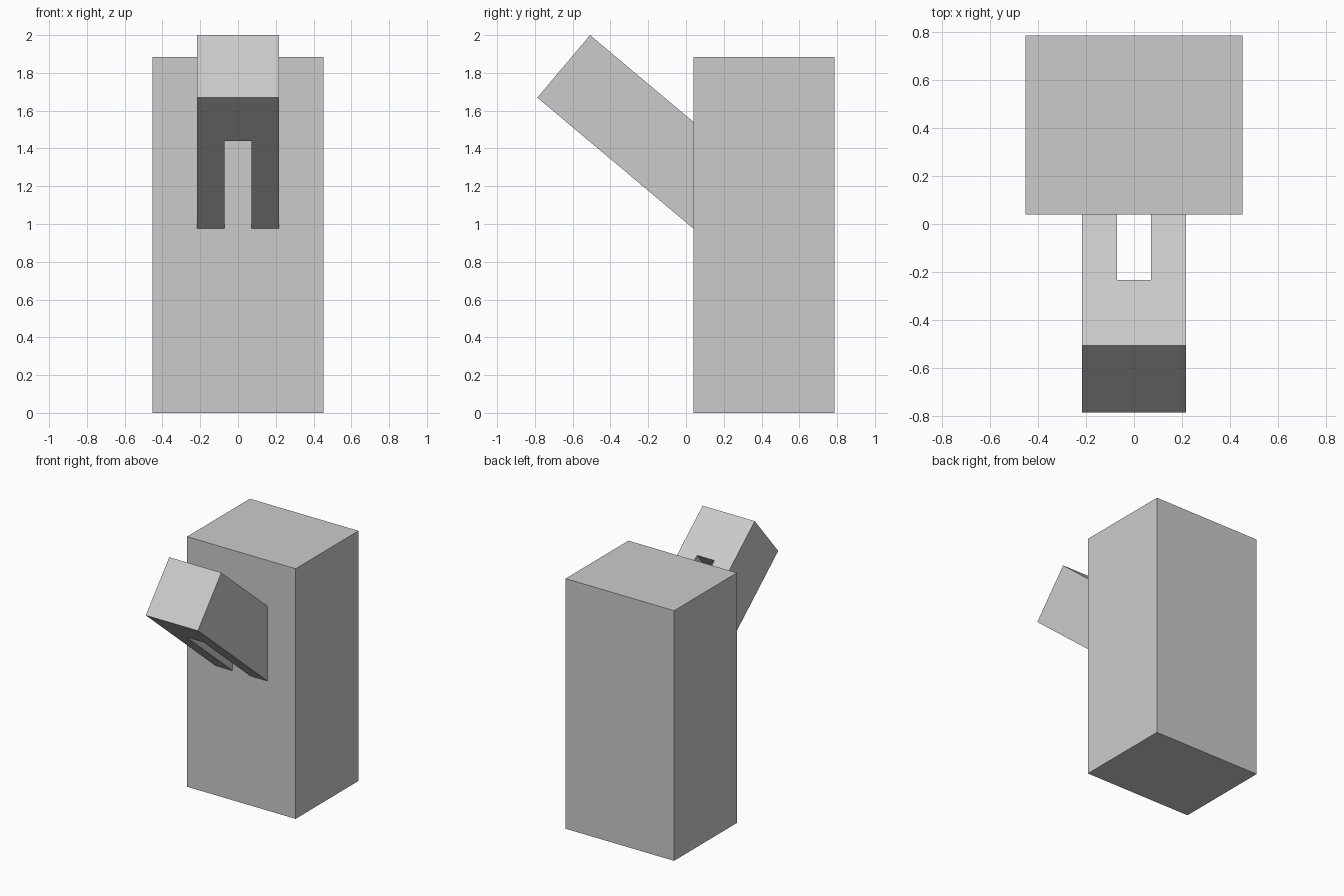
import bpy, bmesh

if "Cube" in bpy.data.objects:
    bpy.data.objects.remove(bpy.data.objects["Cube"])


def prism(name, lower, upper):
    """Solid joining two matching outlines with flat sides."""
    bm = bmesh.new()
    a = [bm.verts.new(p) for p in lower]
    b = [bm.verts.new(p) for p in upper]
    bm.faces.new(a[::-1])
    bm.faces.new(b)
    n = len(a)
    for i in range(n):
        j = (i + 1) % n
        bm.faces.new((a[i], a[j], b[j], b[i]))
    bmesh.ops.recalc_face_normals(bm, faces=bm.faces)
    mesh = bpy.data.meshes.new(name)
    bm.to_mesh(mesh)
    bm.free()
    obj = bpy.data.objects.new(name, mesh)
    bpy.context.collection.objects.link(obj)
    return obj


# Upright block
W, FRONT, BACK, H = 0.452, 0.04, 0.787, 1.883
rect = [(-W, FRONT), (W, FRONT), (W, BACK), (-W, BACK)]
prism("body", [(x, y, 0) for x, y in rect], [(x, y, H) for x, y in rect])

# Slanted forked arm: U outline swept across the arm thickness
ARM, SLOT = 0.217, 0.072


def fork(tip, crotch, root):
    half = [(ARM, *tip), (ARM, *root), (SLOT, *root), (SLOT, *crotch)]
    return half + [(-x, y, z) for x, y, z in reversed(half)]


prism("forked_arm",
      fork((-0.787, 1.669), (-0.513, 1.439), (FRONT, 0.975)),
      fork((-0.508, 2.0), (-0.234, 1.77), (FRONT, 1.54)))
